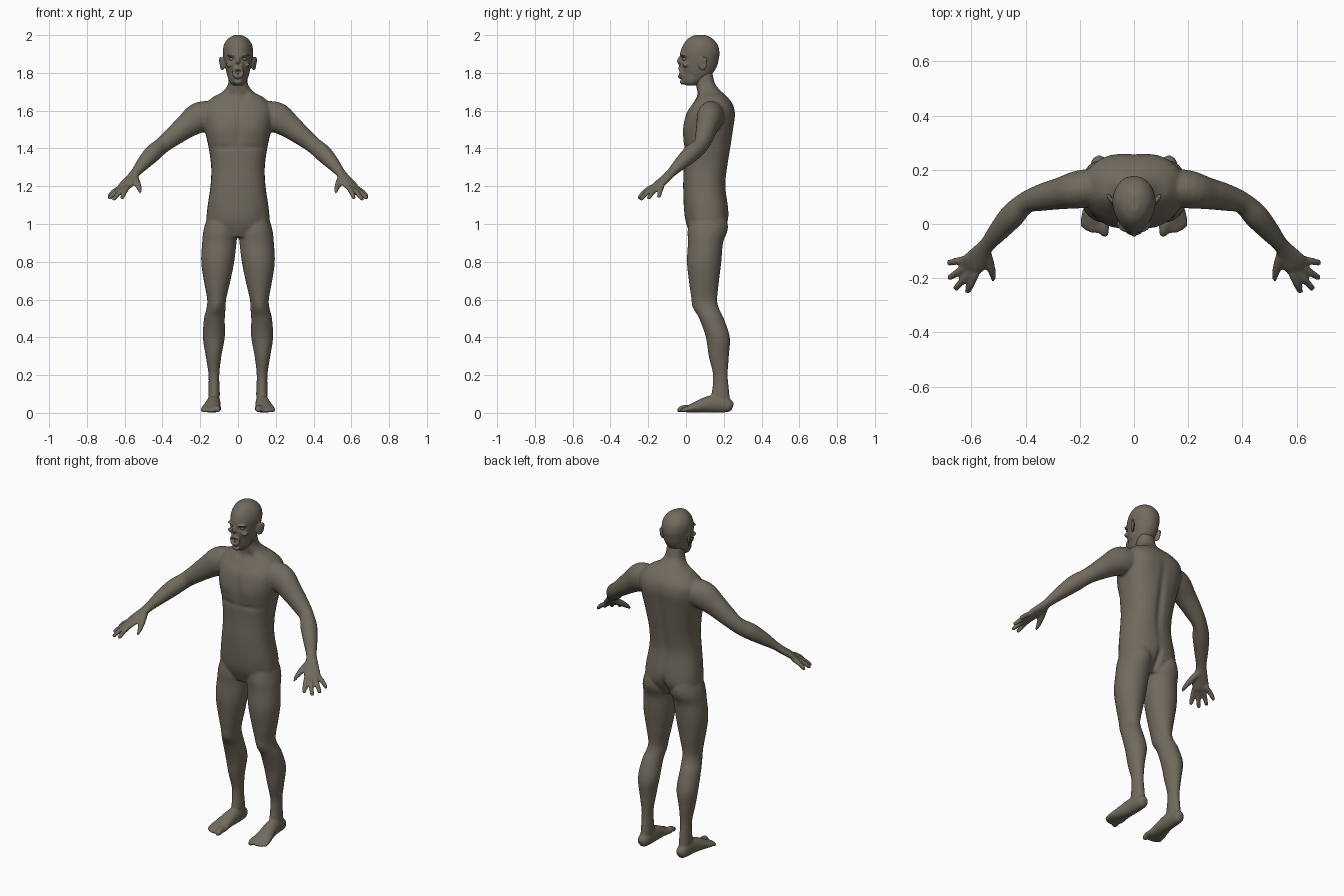
import bpy, bmesh, math
from mathutils import Vector, Matrix

cube = bpy.data.objects.get("Cube")
if cube:
    bpy.data.objects.remove(cube)

skin = bpy.data.materials.new("grey_brown_skin")
skin.use_nodes = True
colour = (0.165, 0.145, 0.11, 1)
skin.diffuse_color = colour
bsdf = skin.node_tree.nodes["Principled BSDF"]
bsdf.inputs["Base Color"].default_value = colour
bsdf.inputs["Roughness"].default_value = 0.8


def spline(rows, steps=4):
    """Smoothly resample a list of equal-length section tuples."""
    out = []
    for i in range(len(rows) - 1):
        a, b = rows[max(i - 1, 0)], rows[i]
        c, d = rows[i + 1], rows[min(i + 2, len(rows) - 1)]
        for k in range(steps):
            t = k / steps
            out.append([0.5 * (2 * q + (r - p) * t + (2 * p - 5 * q + 4 * r - s) * t * t
                               + (3 * q - p - 3 * r + s) * t ** 3)
                        for p, q, r, s in zip(a, b, c, d)])
    out.append(list(rows[-1]))
    return out


def skin_rings(bm, rings):
    loops = [[bm.verts.new(p) for p in ring] for ring in rings]
    n = len(loops[0])
    faces = [bm.faces.new(loops[0]), bm.faces.new(loops[-1])]
    for a, b in zip(loops, loops[1:]):
        for i in range(n):
            j = (i + 1) % n
            faces.append(bm.faces.new((a[i], a[j], b[j], b[i])))
    bmesh.ops.recalc_face_normals(bm, faces=faces)


def power(v, p):
    return math.copysign(abs(v) ** (2 / p), v)


def stack(bm, rows, side=1, p=2.0, taper=0.0, n=32):
    """Horizontal sections: z, x min, x max, y front, y back."""
    rings = []
    for z, x0, x1, y0, y1 in spline(rows):
        ring = []
        for i in range(n):
            a = math.tau * i / n
            c, s = power(math.cos(a), p), power(math.sin(a), p)
            c *= 1 - taper * max(0, -s)
            ring.append((side * ((x0 + x1) / 2 + c * (x1 - x0) / 2),
                         (y0 + y1) / 2 + s * (y1 - y0) / 2, z))
        rings.append(ring)
    skin_rings(bm, rings)


def tube(bm, rows, side=1, n=20):
    """Sections across a path: x, y, z, half width, half height."""
    rows = spline(rows)
    pts = [Vector(r[:3]) for r in rows]
    rings = []
    for i, row in enumerate(rows):
        t = (pts[min(i + 1, len(pts) - 1)] - pts[max(i - 1, 0)]).normalized()
        across = t.cross(Vector((0, 0, 1))).normalized()
        up = across.cross(t)
        ring = []
        for k in range(n):
            a = math.tau * k / n
            q = pts[i] + across * math.cos(a) * row[3] + up * math.sin(a) * row[4]
            ring.append((side * q.x, q.y, q.z))
        rings.append(ring)
    skin_rings(bm, rings)


def ball(bm, centre, size, tilt=0.0):
    m = (Matrix.Translation(centre) @ Matrix.Rotation(tilt, 4, "Z")
         @ Matrix.Diagonal((*size, 1)))
    bmesh.ops.create_uvsphere(bm, u_segments=20, v_segments=12, radius=1, matrix=m)


def digit(bm, base, tip, r, side):
    """A finger or toe with a slight knuckle bend and a rounded end."""
    a, b = Vector(base), Vector(tip)
    mid = a.lerp(b, 0.5) + Vector((0, 0, r * 0.4))
    end = b - (b - a).normalized() * r * 0.6
    tube(bm, [(*a, r, r), (*mid, r, r), (*end, r * 0.85, r * 0.8), (*b, r * 0.4, r * 0.4)], side, 12)


def finish(name, bm, voxel=0, smooth=0):
    mesh = bpy.data.meshes.new(name)
    bm.to_mesh(mesh)
    bm.free()
    ob = bpy.data.objects.new(name, mesh)
    bpy.context.collection.objects.link(ob)
    bpy.ops.object.select_all(action="DESELECT")
    ob.select_set(True)
    bpy.context.view_layer.objects.active = ob
    if voxel:
        rm = ob.modifiers.new("merge", "REMESH")
        rm.mode, rm.voxel_size = "VOXEL", voxel
        bpy.ops.object.modifier_apply(modifier="merge")
        sm = ob.modifiers.new("soften", "SMOOTH")
        sm.factor, sm.iterations = 0.5, smooth
        bpy.ops.object.modifier_apply(modifier="soften")
    ob.data.materials.clear()
    ob.data.materials.append(skin)
    bpy.ops.object.shade_smooth()
    return ob


def sculpt(ob, strokes):
    """Soft dents (+) and bumps (-): facing, x, z, x radius, z radius, depth."""
    # Normals are read once, since every edit would make them stale
    points = [(v.co.copy(), v.normal.y) for v in ob.data.vertices]
    coords = []
    for co, facing in points:
        push = 0
        for face, x, z, rx, rz, depth in strokes:
            if facing * face > 0.15 and abs(co.z - z) < 3 * rz:
                e = ((abs(co.x) - x) / rx) ** 2 + ((co.z - z) / rz) ** 2
                push -= face * depth * math.exp(-e)
        coords += (co.x, co.y + push, max(co.z, 0))
    ob.data.vertices.foreach_set("co", coords)
    ob.data.update()


# Torso and neck
body = bmesh.new()
torso = [(.93, .08, .03, .17), (1.0, .16, .002, .212), (1.07, .164, -.01, .225),
         (1.2, .146, -.015, .21), (1.3, .142, -.012, .22), (1.4, .155, -.012, .236),
         (1.5, .176, -.012, .25), (1.58, .187, .0, .26), (1.63, .176, .03, .25),
         (1.67, .135, .055, .222), (1.7, .082, .06, .19), (1.74, .053, .052, .155),
         (1.8, .048, .045, .14)]
stack(body, [(z, -w, w, a, b) for z, w, a, b in torso], p=2.4)

leg = [(1.06, .03, .155, .02, .2), (.97, .004, .182, .008, .216), (.9, .008, .19, .01, .196),
       (.8, .02, .195, .005, .187), (.7, .04, .181, .015, .175), (.6, .063, .163, .03, .165),
       (.55, .066, .168, .045, .176), (.5, .07, .18, .07, .2), (.4, .07, .186, .105, .232),
       (.3, .088, .171, .12, .227), (.2, .099, .156, .143, .221), (.1, .096, .157, .135, .23),
       (.04, .1, .158, .12, .238)]
foot = [(.128, .247, .03, .015, .02), (.128, .23, .036, .03, .034), (.128, .19, .046, .035, .046),
        (.13, .13, .046, .039, .046), (.137, .07, .034, .046, .034), (.142, .02, .022, .055, .021),
        (.143, -.003, .017, .053, .015)]
arm = [(.11, .142, 1.58, .065, .07), (.2, .128, 1.565, .07, .082), (.27, .113, 1.52, .059, .066),
       (.34, .098, 1.465, .05, .052), (.4, .078, 1.417, .04, .044), (.45, .03, 1.375, .046, .046),
       (.5, -.027, 1.322, .038, .036), (.54, -.075, 1.274, .029, .024),
       (.565, -.107, 1.242, .036, .021), (.593, -.145, 1.208, .046, .019),
       (.61, -.167, 1.186, .04, .014)]
thumb = [(.55, -.09, 1.255, .018, .018), (.533, -.145, 1.217, .018, .017),
         (.522, -.185, 1.187, .013, .013), (.518, -.212, 1.163, .006, .006)]
fingertips = [(.616, -.254, 1.134), (.662, -.242, 1.128), (.686, -.202, 1.133), (.69, -.145, 1.143)]
toes = [(.107, -.048, .018), (.136, -.036, .012), (.155, -.034, .012),
        (.173, -.027, .011), (.189, -.014, .011)]

# Limbs, hands and feet on both sides
for side in (1, -1):
    stack(body, leg, side)
    tube(body, foot, side)
    tube(body, arm, side)
    tube(body, thumb, side)
    for i, tip in enumerate(fingertips):
        s = (i - 1.5) * 0.022
        digit(body, (.6 + .52 * s, -.156 + .85 * s, 1.196), tip, .0135, side)
    for x, y, r in toes:
        digit(body, (.142 + (x - .142) * .85, .03, .022), (x, y, r * .8), r, side)

body = finish("body", body, 0.007, 4)
sculpt(body, [
    (-1, .085, 1.5, .075, .06, -.008),     # chest muscles
    (-1, 0, 1.5, .014, .1, .006),          # breastbone
    (-1, .07, 1.405, .07, .015, .005),     # lower rib line
    (-1, .12, 1.02, .03, .05, .006),       # groin fold
    (-1, .035, 1.68, .02, .02, .007),      # collar hollows
    (1, 0, 1.35, .02, .2, .011),           # spine
    (1, 0, .98, .014, .06, .022),          # seat cleft
    (1, .085, 1.0, .06, .05, -.008),       # seat
    (1, .1, 1.55, .05, .07, -.004),        # shoulder blades
    (-1, .115, .56, .03, .035, -.006),     # kneecaps
])

# Head with ears, nose, brow and lips
head = bmesh.new()
skull = [(1.733, .026, .0, .05), (1.752, .044, -.022, .09), (1.79, .058, -.032, .135),
         (1.83, .067, -.036, .162), (1.87, .075, -.035, .173), (1.91, .08, -.03, .177),
         (1.95, .074, -.014, .167), (1.982, .052, .012, .14), (2.0, .02, .045, .105)]
stack(head, [(z, -w, w, a, b) for z, w, a, b in skull], p=2.15, taper=.2)
for side in (1, -1):
    ball(head, (side * .083, .088, 1.848), (.008, .026, .036), side * -.5)
    ball(head, (side * .091, .096, 1.866), (.007, .018, .02), side * -.5)
    ball(head, (side * .034, -.016, 1.893), (.026, .014, .007), side * .4)
    ball(head, (side * .046, -.002, 1.842), (.018, .016, .012), side * .5)
ball(head, (0, -.034, 1.862), (.011, .014, .022))
ball(head, (0, -.03, 1.802), (.032, .017, .034))
ball(head, (0, -.018, 1.752), (.024, .014, .014))
head = finish("head", head, 0.004, 4)
sculpt(head, [
    (-1, .034, 1.874, .016, .011, .013),   # eye sockets
    (-1, .007, 1.848, .005, .006, .01),    # nostrils
    (-1, 0, 1.803, .02, .013, .024),       # open mouth
    (-1, .035, 1.815, .006, .025, .006),   # cheek folds
    (-1, .05, 1.79, .014, .022, .006),     # hollow cheeks
])

# Eyes and teeth
eyes, teeth = bmesh.new(), bmesh.new()
for side in (1, -1):
    ball(eyes, (side * .034, -.006, 1.874), (.013, .013, .01))
for z in (1.812, 1.793):
    for i in range(-2, 3):
        ball(teeth, (i * .0065, -.031 + abs(i) * .003, z), (.003, .004, .006))
finish("eyes", eyes)
finish("teeth", teeth)
